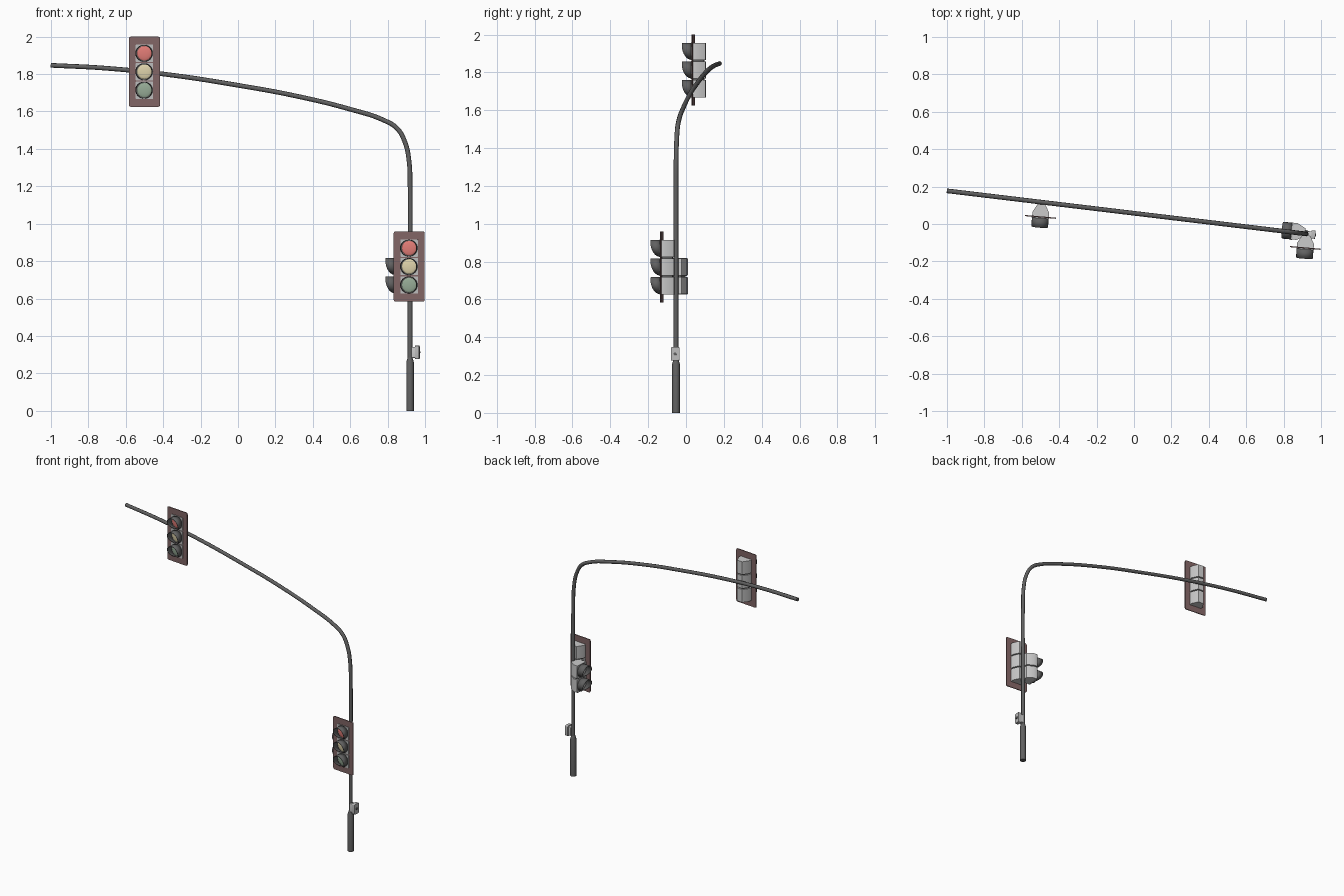
import bpy, bmesh, math
from mathutils import Matrix, Vector

if "Cube" in bpy.data.objects:
    bpy.data.objects.remove(bpy.data.objects["Cube"])

TILT = math.radians(-5)
STEP = 0.0985          # spacing between lamps
R = 0.045              # visor radius


def material(name, rgb):
    m = bpy.data.materials.new(name)
    m.diffuse_color = (*rgb, 1)
    m.use_nodes = True
    m.node_tree.nodes["Principled BSDF"].inputs["Base Color"].default_value = m.diffuse_color
    return m


RED = material("red_lens", (0.75, 0.2, 0.18))
AMBER = material("amber_lens", (0.72, 0.64, 0.4))
GREEN = material("green_lens", (0.3, 0.4, 0.3))
BOARD = material("board_maroon", (0.22, 0.13, 0.13))
DARK = material("dark_metal", (0.12, 0.12, 0.12))
LIGHT = material("light_metal", (0.5, 0.5, 0.5))


def finish(name, bm, xf, mat=None):
    bmesh.ops.recalc_face_normals(bm, faces=bm.faces)
    me = bpy.data.meshes.new(name)
    bm.to_mesh(me)
    bm.free()
    me.shade_smooth()
    me.set_sharp_from_angle(angle=math.radians(32))
    ob = bpy.data.objects.new(name, me)
    ob.matrix_world = xf
    if mat:
        me.materials.append(mat)
    bpy.context.collection.objects.link(ob)
    return ob


def prism(name, profile, axis, xf, mat=None):
    """Extrude a closed profile of 3D points along an axis vector."""
    bm = bmesh.new()
    f = bm.faces.new([bm.verts.new(p) for p in profile])
    ext = bmesh.ops.extrude_face_region(bm, geom=[f])["geom"]
    bmesh.ops.translate(bm, vec=axis, verts=[v for v in ext if isinstance(v, bmesh.types.BMVert)])
    return finish(name, bm, xf, mat)


def rounded_rect(w, h, r, y, n=4):
    pts = []
    for k, (sx, sz) in enumerate(((1, 1), (-1, 1), (-1, -1), (1, -1))):
        for i in range(n + 1):
            a = math.pi / 2 * (k + i / n)
            pts.append((sx * (w / 2 - r) + r * math.cos(a), y, sz * (h / 2 - r) + r * math.sin(a)))
    return pts


def visor(name, xf):
    # round hood, full depth at the top and cut back to nothing below
    bm = bmesh.new()
    n, rings = 32, []
    for i in range(n):
        a = 2 * math.pi * i / n
        t = (1 + math.sin(a)) / 2
        d = 0.008 + 0.05 * math.sqrt(t * (2 - t))
        x, z = R * math.cos(a), R * math.sin(a)
        rings.append((bm.verts.new((x, -0.004, z)), bm.verts.new((x, -d, z))))
    for i in range(n):
        a, b = rings[i], rings[(i + 1) % n]
        bm.faces.new((a[0], b[0], b[1], a[1]))
    ob = finish(name, bm, xf, DARK)
    s = ob.modifiers.new("wall", "SOLIDIFY")
    s.thickness = 0.003
    s.offset = -1


def lens(name, xf, mat):
    bm = bmesh.new()
    bmesh.ops.create_uvsphere(bm, u_segments=24, v_segments=12, radius=0.04)
    bmesh.ops.scale(bm, vec=(1, 0.2, 1), verts=bm.verts)
    finish(name, bm, xf @ Matrix.Translation((0, -0.006, 0)), mat)


def signal(name, loc, angle, lamps, board):
    base = Matrix.Translation(loc) @ Matrix.Rotation(angle, 4, 'Z')
    n = len(lamps)
    if board:
        prism(name + "_backboard", rounded_rect(0.166, 0.375, 0.01, -0.003), (0, 0.006, 0), base, BOARD)
    # narrow core joining the lamp housings
    h = STEP * (n - 1)
    prism(name + "_core", [(-0.036, 0, -h / 2), (0.036, 0, -h / 2), (0.036, 0.022, -h / 2),
                           (0.016, 0.058, -h / 2), (-0.016, 0.058, -h / 2), (-0.036, 0.022, -h / 2)],
          (0, 0, h), base, DARK)
    for i, mat in enumerate(lamps):
        xf = base @ Matrix.Translation((0, 0, h / 2 - i * STEP))
        tag = f"{name}_{i + 1}"
        prism(tag + "_housing", [(-0.045, 0, -0.0455), (0.045, 0, -0.0455), (0.045, 0.024, -0.0455),
                                 (0.021, 0.067, -0.0455), (-0.021, 0.067, -0.0455), (-0.045, 0.024, -0.0455)],
              (0, 0, 0.091), xf)
        prism(tag + "_door", rounded_rect(0.094, 0.093, 0.004, -0.007), (0, 0.009, 0), xf, LIGHT)
        lens(tag + "_lens", xf, mat)
        visor(tag + "_visor", xf)


# curved pole and mast arm in one sweep
def arm_y(x):
    return -0.053 + 0.12 * (0.92 - x)


path = [(0.92, 0.25), (0.92, 0.75), (0.92, 1.2), (0.915, 1.33), (0.893, 1.435), (0.85, 1.51),
        (0.78, 1.553), (0.6, 1.612), (0.3, 1.685), (0.0, 1.74), (-0.35, 1.794), (-0.7, 1.831), (-1.0, 1.847)]
cu = bpy.data.curves.new("pole_and_arm", 'CURVE')
cu.dimensions = '3D'
cu.bevel_depth = 0.0125
cu.bevel_resolution = 2
cu.resolution_u = 8
cu.use_fill_caps = True
sp = cu.splines.new('BEZIER')
sp.bezier_points.add(len(path) - 1)
for p, (x, z) in zip(sp.bezier_points, path):
    p.co = (x, arm_y(x), z)
    p.handle_left_type = p.handle_right_type = 'AUTO'
    p.radius = 1.0
sp.use_smooth = True
cu.materials.append(DARK)
pole = bpy.data.objects.new("pole_and_arm", cu)
bpy.context.collection.objects.link(pole)
bpy.context.view_layer.objects.active = pole
pole.select_set(True)
bpy.ops.object.convert(target='MESH')
pole.select_set(False)

# thicker base sleeve with a tapered collar
bm = bmesh.new()
rings = []
for r, z in ((0.02, 0), (0.02, 0.26), (0.0125, 0.285)):
    rings.append([bm.verts.new((r * math.cos(math.pi * k / 8), r * math.sin(math.pi * k / 8), z)) for k in range(16)])
for lo, hi in zip(rings, rings[1:]):
    for k in range(16):
        j = (k + 1) % 16
        bm.faces.new((lo[k], lo[j], hi[j], hi[k]))
bm.faces.new(rings[0])
bm.faces.new(rings[-1])
finish("pole_base", bm, Matrix.Translation((0.92, -0.053, 0)), DARK)

# signal heads: over the road, on the pole, and a two-lamp side head
signal("arm_signal", (-0.5, 0.038, 1.8125), TILT, (RED, AMBER, GREEN), True)
signal("pole_signal", (0.9155, -0.128, 0.771), TILT, (RED, AMBER, GREEN), True)
signal("side_signal", (0.848, -0.038, 0.722), TILT - math.pi / 2, (LIGHT, LIGHT), False)

# push button box on the pole
xf = Matrix.Translation((0.93, -0.054, 0.312)) @ Matrix.Rotation(TILT + math.pi / 2, 4, 'Z')
prism("button_box_back", rounded_rect(0.032, 0.06, 0.004, -0.02), (0, 0.022, 0), xf)
prism("button_box_front", rounded_rect(0.044, 0.072, 0.006, -0.04), (0, 0.022, 0), xf, LIGHT)
prism("push_button", [(0.008 * math.cos(a), -0.044, 0.008 * math.sin(a))
                      for a in (2 * math.pi * k / 12 for k in range(12))], (0, 0.006, 0), xf, DARK)
